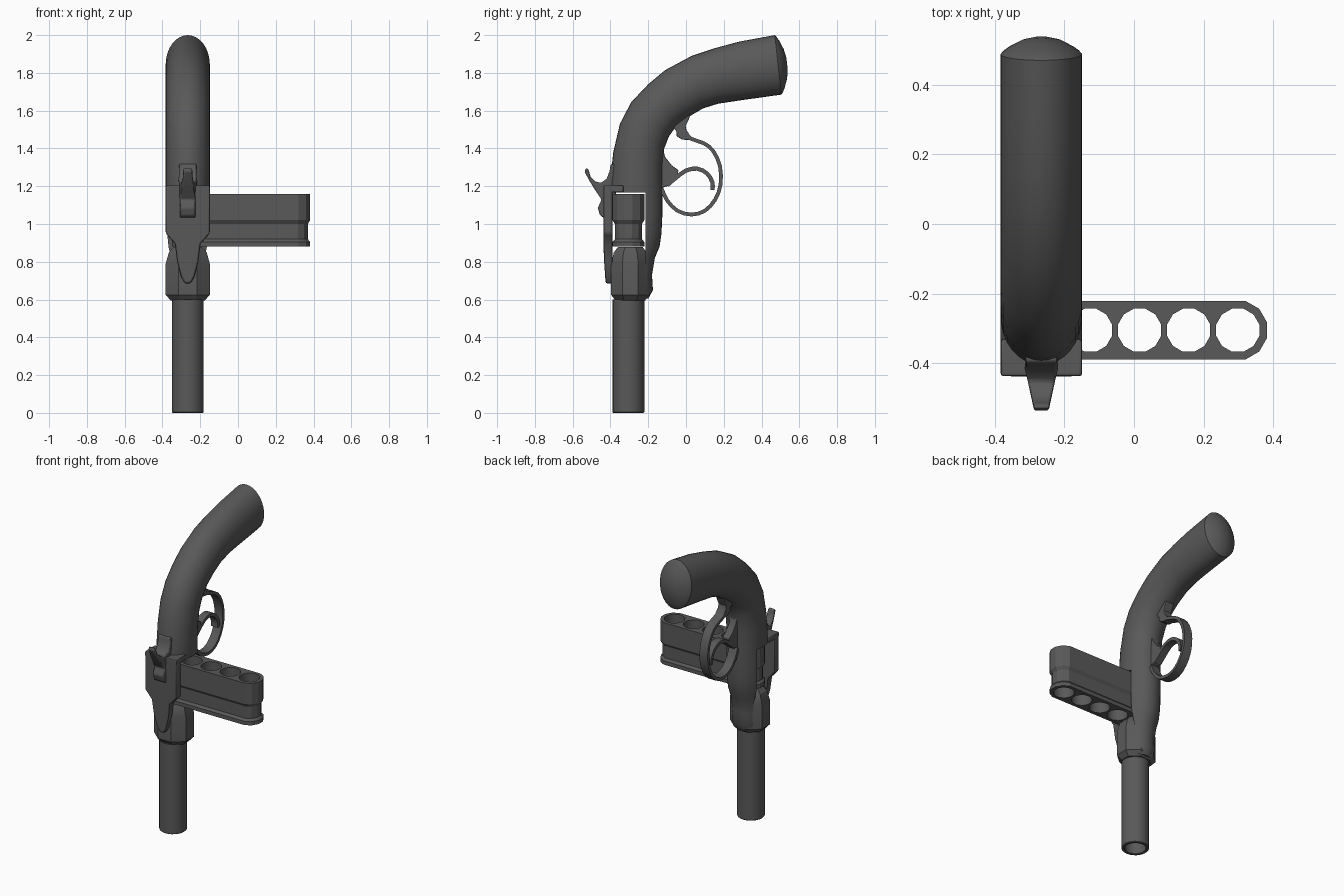
import bpy, bmesh, math
from mathutils import Vector

if "Cube" in bpy.data.objects:
    bpy.data.objects.remove(bpy.data.objects["Cube"])

CX, BY = -0.266, -0.305          # barrel axis
MAT = bpy.data.materials.new("dark_grey")
MAT.diffuse_color = (0.1, 0.1, 0.1, 1)
MAT.use_nodes = True
MAT.node_tree.nodes["Principled BSDF"].inputs["Base Color"].default_value = MAT.diffuse_color


def finish(name, bm, angle=35):
    bmesh.ops.recalc_face_normals(bm, faces=bm.faces)
    me = bpy.data.meshes.new(name)
    bm.to_mesh(me)
    bm.free()
    me.materials.append(MAT)
    ob = bpy.data.objects.new(name, me)
    bpy.context.collection.objects.link(ob)
    smooth(ob, angle)
    return ob


def select(ob):
    bpy.ops.object.select_all(action='DESELECT')
    ob.select_set(True)
    bpy.context.view_layer.objects.active = ob


def smooth(ob, angle):
    select(ob)
    bpy.ops.object.shade_smooth_by_angle(angle=math.radians(angle))


def loft_into(bm, rings, closed=False):
    vs = [[bm.verts.new(p) for p in r] for r in rings]
    n = len(vs[0])
    pairs = list(zip(vs, vs[1:])) + ([(vs[-1], vs[0])] if closed else [])
    for a, b in pairs:
        for i in range(n):
            j = (i + 1) % n
            bm.faces.new((a[i], a[j], b[j], b[i]))
    if not closed:
        bm.faces.new(vs[0])
        bm.faces.new(vs[-1])


def loft(name, rings, closed=False, angle=35):
    bm = bmesh.new()
    loft_into(bm, rings, closed)
    return finish(name, bm, angle)


def circle(x, y, z, rx, ry, n, start=0.0):
    return [(x + rx * math.cos(start + k * math.tau / n),
             y + ry * math.sin(start + k * math.tau / n), z) for k in range(n)]


def side_plate(name, pts, half, bevel=0.008):
    """Outline in (y, z), extruded along x; half may depend on y."""
    h = half if callable(half) else (lambda y: half)
    ob = loft(name, [[(CX + s * h(y), y, z) for y, z in pts] for s in (-1, 1)])
    add_bevel(ob, bevel)
    return ob


def add_bevel(ob, width):
    m = ob.modifiers.new("bevel", 'BEVEL')
    m.width, m.segments, m.limit_method = width, 2, 'ANGLE'
    m.angle_limit = math.radians(40)
    select(ob)
    bpy.ops.object.modifier_apply(modifier=m.name)
    smooth(ob, 40)


def strap(name, path, thick, half):
    """Flat bent strip following a (y, z) path, smoothed by Catmull-Rom."""
    p = [Vector(q) for q in path]
    p = [2 * p[0] - p[1]] + p + [2 * p[-1] - p[-2]]
    fine = []
    for a, b, c, d in zip(p, p[1:], p[2:], p[3:]):
        for t in (0, 0.5):
            fine.append(0.5 * (2 * b + (c - a) * t + (2 * a - 5 * b + 4 * c - d) * t * t
                               + (3 * b - a - 3 * c + d) * t ** 3))
    fine.append(p[-2])
    rings = []
    for i, q in enumerate(fine):
        t = (fine[min(i + 1, len(fine) - 1)] - fine[max(i - 1, 0)]).normalized()
        n = Vector((-t.y, t.x)) * thick / 2
        rings.append([(CX + sx * half, q.x + sn * n.x, q.y + sn * n.y)
                      for sx, sn in ((-1, -1), (1, -1), (1, 1), (-1, 1))])
    return loft(name, rings)


def cut(ob, cutter, angle=35):
    cutter.hide_render = True
    m = ob.modifiers.new("cut", 'BOOLEAN')
    m.object, m.operation, m.solver = cutter, 'DIFFERENCE', 'EXACT'
    select(ob)
    bpy.ops.object.modifier_apply(modifier=m.name)
    bpy.data.objects.remove(cutter, do_unlink=True)
    smooth(ob, angle)


# Curved grip and frame: (front y, z, back y, z, half width) per section
sections = [
    (.47, 2.0, .505, 1.685, .117), (.28, 1.965, .29, 1.655, .117),
    (.15, 1.93, .17, 1.637, .117), (.03, 1.89, .09, 1.612, .117),
    (-.11, 1.815, .01, 1.565, .117), (-.2, 1.74, -.05, 1.52, .117),
    (-.29, 1.645, -.09, 1.465, .117), (-.35, 1.53, -.115, 1.40, .117),
    (-.385, 1.38, -.125, 1.30, .117), (-.405, 1.2, -.125, 1.18, .117),
    (-.405, 1.05, -.125, 1.05, .117), (-.4, .95, -.13, .95, .117),
    (-.4, .88, -.14, .88, .113), (-.39, .82, -.165, .82, .105),
    (-.39, .73, -.18, .73, .1), (-.39, .65, -.175, .65, .1),
    (-.37, .605, -.2, .605, .09)]


def grip_ring(fy, fz, by, bz, hw, scale=1.0, push=0.0):
    c = Vector((0, (fy + by) / 2, (fz + bz) / 2))
    v = Vector((0, (fy - by) / 2, (fz - bz) / 2))
    n = Vector((0, v.z, -v.y)).normalized() * push
    return [Vector((CX, 0, 0)) + c + n + v * (scale * math.cos(a))
            + Vector((hw * scale * math.sin(a), 0, 0))
            for a in (k * math.tau / 32 for k in range(32))]


dome = [grip_ring(*sections[0], s, d) for s, d in ((.2, .048), (.5, .039), (.8, .02), (.94, .008))]
grip = loft("grip_and_frame", dome + [grip_ring(*s) for s in sections])

# Open the frame in front for the sliding magazine
x0, x1, y0, y1 = CX - .3, CX + .3, -.6, -.215
slot = loft("slot_cutter", [[(x0, y0, z), (x1, y0, z), (x1, y1, z), (x0, y1, z)] for z in (.4, 1.168)])
cut(grip, slot)

# Front plate with a tapering tongue
half = [(.117, 1.19), (.117, .95), (.068, .895), (.056, .80), (.035, .72), (.015, .685)]
outline = half + [(-x, z) for x, z in reversed(half)]
front_y = lambda z: -.437 if z > .85 else -.437 + (.85 - z) * .07
plate = loft("front_plate", [[(CX + x, front_y(z), z) for x, z in outline],
                             [(CX + x, -.388, z) for x, z in outline]])
add_bevel(plate, .01)

# Shoulder joining the plate to the grip above the slot
shoulder = loft("plate_shoulder", [[(CX + sx * .117, y, z) for sx, y in
                ((-1, -.437), (1, -.437), (1, -.33), (-1, -.33))] for z in (1.168, 1.205)])
add_bevel(shoulder, .008)

# Octagonal breech block
loft("breech_block", [circle(CX, -.295, z, r / .924, r * .87 / .924, 8, math.pi / 8)
     for z, r in ((.595, .09), (.625, .117), (.79, .117), (.85, .1), (.878, .075))], angle=25)

# Hollow barrel
loft("barrel", [circle(CX, BY, z, r, r, 24) for r, z in
     ((.064, .6), (.064, .004), (.068, 0), (.08, 0), (.084, .004), (.084, .6))], closed=True)

# Five-chamber magazine with a waist groove
spacing, last = .141, CX + 4 * .141


def capsule(z, r):
    a = [math.radians(d) for d in range(-75, 76, 30)]
    return ([(last + r * math.cos(t), BY + r * math.sin(t), z) for t in a]
            + [(CX - r * math.cos(t), BY - r * math.sin(t), z) for t in a])


magazine = loft("magazine", [capsule(z, r) for z, r in
                ((.88, .087), (.905, .087), (.92, .074), (1.0, .074), (1.02, .087), (1.16, .087))], angle=25)
bm = bmesh.new()
for k in range(5):
    loft_into(bm, [circle(CX + k * spacing, BY, z, .064, .064, 12, math.pi / 12) for z in (.8, 1.25)])
cut(magazine, finish("chamber_cutter", bm), 31)

# Hammer with curled spur, narrowing towards the tip
side_plate("hammer", [(-.538, 1.28), (-.53, 1.297), (-.517, 1.29), (-.505, 1.25), (-.48, 1.225),
           (-.45, 1.218), (-.42, 1.24), (-.405, 1.28), (-.398, 1.318), (-.37, 1.318), (-.37, 1.04),
           (-.43, 1.03), (-.455, 1.045), (-.467, 1.085), (-.447, 1.13), (-.478, 1.175),
           (-.515, 1.235)], lambda y: .02 + .026 * min(1, (y + .54) / .12), .009)

# Trigger guard loop and its mount
strap("trigger_guard", [(.0, 1.485), (.025, 1.452), (.095, 1.427), (.145, 1.385), (.18, 1.305),
      (.183, 1.21), (.155, 1.13), (.1, 1.07), (.03, 1.05), (-.045, 1.07), (-.1, 1.125),
      (-.13, 1.19)], .02, .03)
side_plate("guard_mount", [(-.08, 1.52), (-.05, 1.49), (-.05, 1.465), (-.02, 1.447), (.025, 1.443),
           (.03, 1.458), (.005, 1.485), (-.002, 1.52), (.015, 1.555), (.03, 1.6)], .03, .005)

# Curled trigger and its base
strap("trigger", [(-.1, 1.205), (-.055, 1.243), (.0, 1.283), (.06, 1.293), (.112, 1.267),
      (.14, 1.22), (.14, 1.18)], .022, .025)
side_plate("trigger_base", [(-.15, 1.41), (-.12, 1.39), (-.11, 1.355), (-.075, 1.31), (-.04, 1.285),
           (-.045, 1.25), (-.1, 1.2), (-.15, 1.185)], .025, .005)
